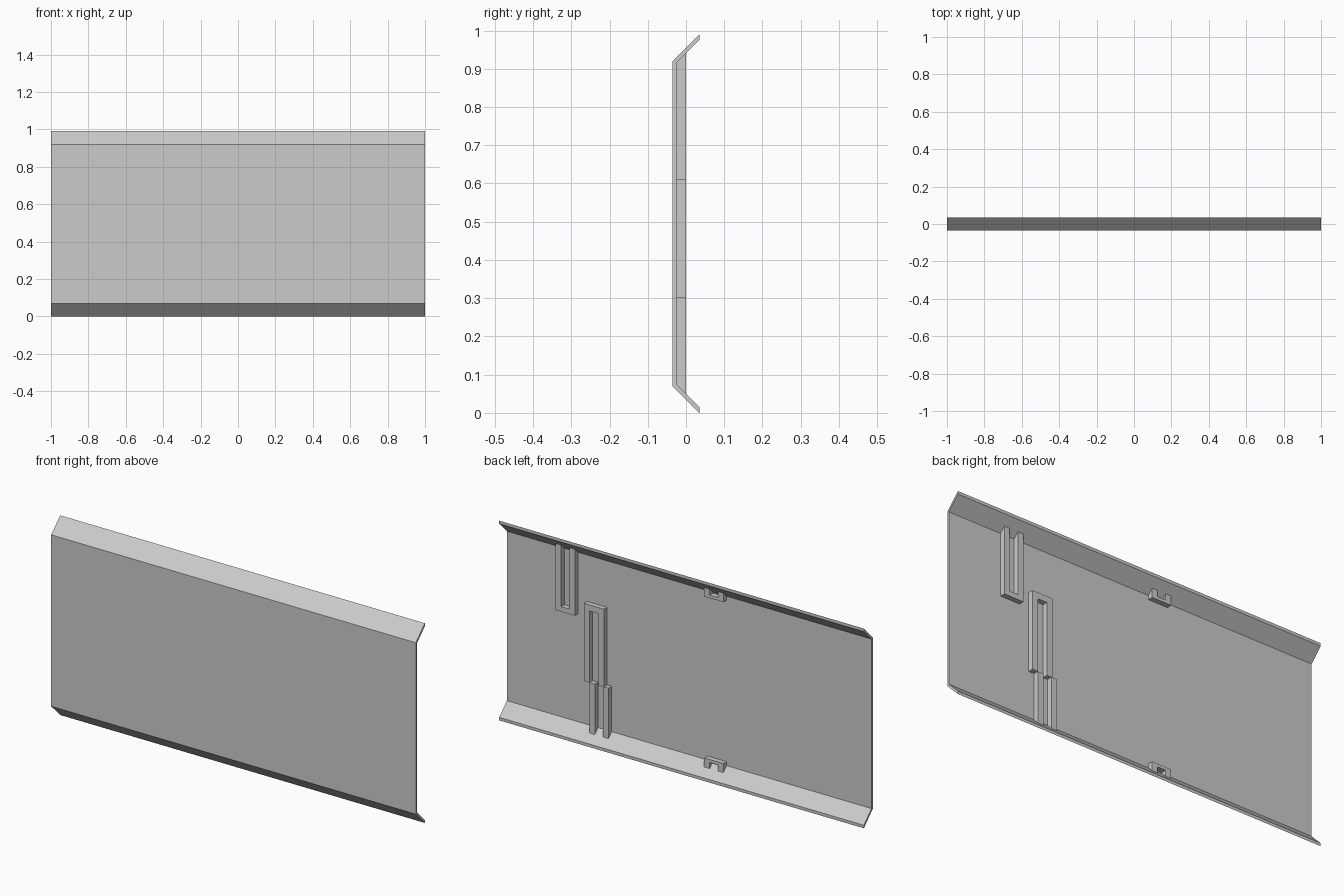
import bpy
import bmesh
from mathutils import Vector

old = bpy.data.objects.get("Cube")
if old:
    bpy.data.objects.remove(old, do_unlink=True)

HEIGHT = 0.99
INNER = -0.025   # back surface of the panel
FACE = 0.0       # back surface of the ribs

grey = bpy.data.materials.new("plain grey")
grey.use_nodes = True
colour = (0.6, 0.6, 0.6, 1)
grey.diffuse_color = colour
grey.node_tree.nodes["Principled BSDF"].inputs["Base Color"].default_value = colour


def prism(name, outline, direction, adjust=None):
    """Extrude a closed outline along a direction."""
    bm = bmesh.new()
    face = bm.faces.new([bm.verts.new(p) for p in outline])
    moved = bmesh.ops.extrude_face_region(bm, geom=[face])["geom"]
    bmesh.ops.translate(bm, vec=Vector(direction),
                        verts=[g for g in moved if isinstance(g, bmesh.types.BMVert)])
    if adjust:
        for v in bm.verts:
            adjust(v.co)
    bmesh.ops.recalc_face_normals(bm, faces=bm.faces)
    mesh = bpy.data.meshes.new(name)
    bm.to_mesh(mesh)
    bm.free()
    mesh.materials.append(grey)
    obj = bpy.data.objects.new(name, mesh)
    bpy.context.collection.objects.link(obj)
    return obj


def meet_flange(co):
    """Slant rib ends so that they rest on the angled flanges."""
    slope = 0.05 - co.y
    if co.z < 0.06:
        co.z = slope
    elif co.z > HEIGHT - 0.06:
        co.z = HEIGHT - slope


def rib(name, points):
    prism(name, [(x, INNER, z) for x, z in points], (0, FACE - INNER, 0), meet_flange)


def u_rib(name, x0, x1, closed, opened, leg, bar):
    """Two legs joined by a bar at the closed end."""
    inner = closed + bar if opened > closed else closed - bar
    rib(name, [(x0, opened), (x0, closed), (x1, closed), (x1, opened),
               (x1 - leg, opened), (x1 - leg, inner), (x0 + leg, inner), (x0 + leg, opened)])


# Panel with both long edges bent backwards
lower = [(0.035, 0.015), (0.035, 0.0), (-0.035, 0.07)]
outer = lower + [(y, HEIGHT - z) for y, z in reversed(lower)]
inside = [(INNER, HEIGHT - 0.075), (INNER, 0.075)]
prism("bent_panel", [(-1, y, z) for y, z in outer + inside], (2, 0, 0))

# Long guide ribs on the back
LOW, HIGH = 0.05, HEIGHT - 0.05
u_rib("upper_guide", 0.61, 0.715, 0.61, HIGH, 0.03, 0.025)
u_rib("middle_guide", 0.45, 0.56, 0.685, 0.3, 0.03, 0.03)
for side, x in (("left", 0.5), ("right", 0.425)):
    rib(f"lower_guide_{side}", [(x, LOW), (x + 0.03, LOW), (x + 0.03, 0.3), (x, 0.3)])

# Small clips at the flanges
u_rib("upper_clip", -0.205, -0.1, HEIGHT - 0.095, HIGH, 0.03, 0.015)
u_rib("lower_clip", -0.205, -0.1, 0.095, LOW, 0.03, 0.015)
